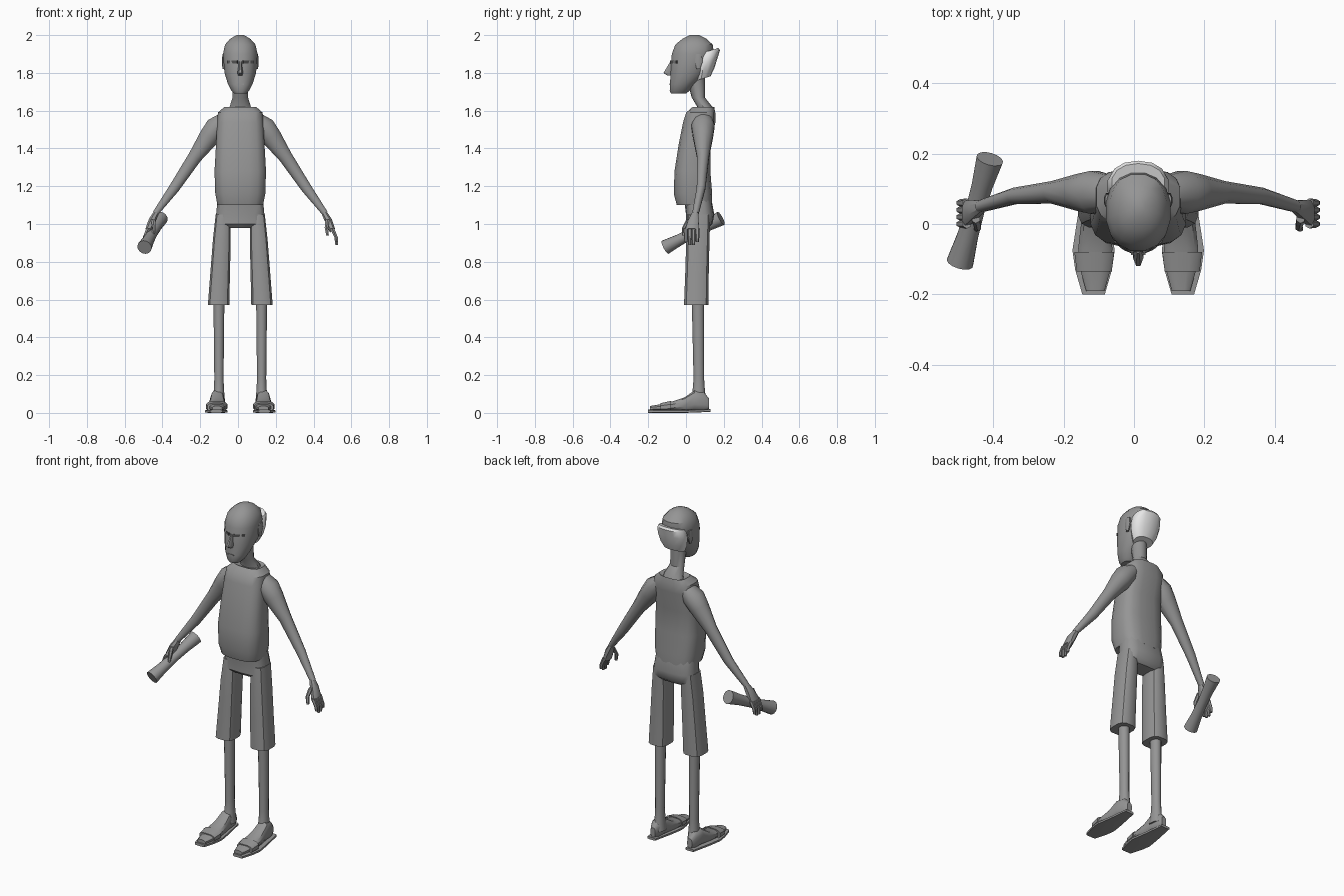
import bpy, bmesh, math
from mathutils import Vector, Matrix

cube = bpy.data.objects.get("Cube")
if cube:
    bpy.data.objects.remove(cube, do_unlink=True)

MIDDLE = .012  # the body's mirror plane
ACROSS, DEPTH, UP = Matrix.Identity(3)


def material(name, value):
    made = bpy.data.materials.new(name)
    made.use_nodes = True
    color = (value, value, value, 1)
    made.diffuse_color = color
    made.node_tree.nodes["Principled BSDF"].inputs["Base Color"].default_value = color
    return made


GREY = material("plain grey", .3)
DARK = material("dark grey", .09)
PALE = material("pale grey", .8)


def finish(name, bm, mat):
    bmesh.ops.recalc_face_normals(bm, faces=bm.faces[:])
    mesh = bpy.data.meshes.new(name)
    bm.to_mesh(mesh)
    bm.free()
    ob = bpy.data.objects.new(name, mesh)
    bpy.context.collection.objects.link(ob)
    mesh.materials.append(mat)
    bpy.ops.object.select_all(action='DESELECT')
    ob.select_set(True)
    bpy.context.view_layer.objects.active = ob
    bpy.ops.object.shade_smooth_by_angle(angle=math.radians(35))


def rounded(value, power):
    """Push a sine or cosine towards a squarer outline."""
    return math.copysign(abs(value) ** power, value)


def loft(name, rings, u=ACROSS, v=DEPTH, sides=12, power=1, side=1, mat=GREY):
    """Skin rings of (centre, radius along u, radius along v); side mirrors x."""
    bm = bmesh.new()
    loops = []
    for centre, wide, deep in rings:
        loop = []
        for i in range(sides):
            angle = math.tau * (i + .5) / sides
            point = (Vector(centre) + u * wide * rounded(math.cos(angle), power)
                     + v * deep * rounded(math.sin(angle), power))
            loop.append(bm.verts.new((MIDDLE + side * point.x, point.y, point.z)))
        loops.append(loop)
    for low, high in zip(loops, loops[1:]):
        for i in range(sides):
            bm.faces.new((low[i - 1], low[i], high[i], high[i - 1]))
    bm.faces.new(loops[0])
    bm.faces.new(loops[-1])
    finish(name, bm, mat)


def upright(name, rows, x=0, lean=0, **options):
    """Loft upwards through rows of (height, front y, back y, half width)."""
    base = rows[0][0]
    loft(name, [((x + lean * (z - base), (front + back) / 2, z), wide, (back - front) / 2)
                for z, front, back, wide in rows], **options)


def lengthwise(name, rows, x, **options):
    """Loft along y through rows of (y, bottom, top, half width)."""
    loft(name, [((x, y, (bottom + top) / 2), wide, (top - bottom) / 2)
                for y, bottom, top, wide in rows], v=UP, **options)


def taper(name, points, thick, thin, **options):
    """Loft a round tube along points, thinning evenly to its tip."""
    last = len(points) - 1
    radii = [thick + (thin - thick) * i / last for i in range(last + 1)]
    loft(name, list(zip(points, radii, radii)), **options)


def plate(name, size, place, mat, turn=0):
    bm = bmesh.new()
    bmesh.ops.create_cube(bm, size=1)
    bm.transform(Matrix.Translation(place) @ Matrix.Rotation(turn, 4, 'Z')
                 @ Matrix.Diagonal((*size, 1)))
    finish(name, bm, mat)


# Head, neck and hair
upright("head", [
    (1.69, -.08, 0, .033), (1.705, -.087, .02, .047), (1.74, -.086, .05, .066),
    (1.8, -.083, .11, .085), (1.9, -.077, .15, .093), (1.95, -.058, .143, .082),
    (1.98, -.02, .11, .055), (2, .02, .07, .02)], sides=16, power=.9)
upright("neck", [(1.58, .06, .15, .07), (1.62, .06, .14, .058),
                 (1.67, .03, .1, .042), (1.78, 0, .1, .042)], sides=14)
upright("back_hair", [(1.77, .05, .13, .06), (1.81, .05, .15, .08),
                      (1.86, .05, .167, .09), (1.9, .05, .18, .084),
                      (1.915, .06, .172, .076)],
        v=Vector((0, 1, .3)), sides=14, power=.9, mat=PALE)

# Face
upright("nose", [(1.785, -.1, -.06, .012), (1.8, -.122, -.04, .016),
                 (1.86, -.084, -.06, .007)], sides=8)
plate("mouth", (.04, .008, .007), (MIDDLE, -.084, 1.74), GREY)

# Shirt and shorts
upright("shirt", [
    (1.1, -.05, .14, .122), (1.16, -.066, .14, .134), (1.28, -.062, .13, .138),
    (1.42, -.04, .13, .13), (1.54, -.016, .157, .124), (1.59, 0, .156, .12),
    (1.62, .035, .15, .085), (1.61, .055, .14, .062)], sides=16, power=.65)
upright("shorts_seat", [(.98, .02, .12, .1), (1, 0, .14, .134),
                        (1.05, 0, .15, .13), (1.13, -.01, .135, .122)],
        sides=14, power=.65)

# The arms slope outwards and down, so their sections tilt to match
tilted = Vector((.8, 0, .6))
for side, label in ((1, "left"), (-1, "right")):
    plate(label + "_eye", (.064, .009, .014), (MIDDLE + side * .041, -.064, 1.858),
          DARK, side * math.radians(32))
    upright(label + "_ear", [(1.82, .055, .075, .007), (1.86, .045, .09, .01),
                             (1.9, .05, .085, .007)], x=.088, sides=8, side=side)
    loft(label + "_arm", [
        ((.08, .09, 1.56), .04, .05), ((.125, .09, 1.515), .06, .063),
        ((.165, .09, 1.46), .056, .054), ((.24, .09, 1.355), .038, .033),
        ((.35, .08, 1.19), .029, .024), ((.45, .05, 1.055), .016, .018)],
        u=tilted, sides=12, side=side)

    # Hand with four fingers and a thumb
    loft(label + "_palm", [((.444, .05, 1.06), .016, .017), ((.468, .04, 1.015), .021, .03),
                           ((.488, .03, .965), .018, .038)],
         u=tilted, sides=8, power=.8, side=side)
    for i, finger in enumerate(("index", "middle", "ring", "little")):
        y = .02 * i
        tip = .89 if finger in ("middle", "ring") else .905
        taper(f"{label}_{finger}_finger", [(.487, y, .975), (.507, y, .93), (.51, y, tip)],
              .013, .008, sides=6, side=side)
    taper(label + "_thumb", [(.462, .015, 1.025), (.456, -.01, .98), (.462, -.014, .94)],
          .013, .008, sides=6, side=side)

    # Shorts leg and bare leg
    upright(label + "_shorts_leg", [
        (.57, -.012, .12, .058), (.75, -.005, .122, .053), (.92, 0, .126, .048),
        (1.05, .01, .13, .04)], x=.115, lean=-.05, sides=12, power=.65, side=side)
    upright(label + "_leg", [
        (.05, .02, .11, .034), (.12, .035, .1, .028), (.18, .04, .096, .025),
        (.62, .03, .096, .03)], x=.113, sides=14, side=side)

    # Sandal: sole, foot and strap
    lengthwise(label + "_sole", [
        (-.2, 0, .017, .033), (-.13, 0, .016, .054), (-.075, 0, .016, .062),
        (0, 0, .016, .05), (.13, .005, .02, .028)],
        x=.127, sides=8, power=.4, side=side)
    lengthwise(label + "_foot", [
        (-.19, .01, .037, .027), (-.13, .01, .047, .044), (-.07, .01, .062, .05),
        (-.01, .01, .082, .043), (.045, .01, .12, .036), (.095, .01, .11, .03),
        (.123, .02, .076, .016)], x=.122, sides=12, power=.75, side=side)
    lengthwise(label + "_strap", [(-.135, .005, .052, .051), (-.08, .005, .064, .058)],
               x=.125, sides=12, power=.7, side=side)

# Flared baton held in the right hand
start, end = Vector((-.422, .185, 1.03)), Vector((-.507, -.11, .877))
u = (end - start).cross(UP).normalized()
v = (end - start).cross(u).normalized()
baton = []
for step in range(-2, 3):
    radius = .028 + .011 * (step / 2) ** 2
    baton.append((start.lerp(end, (step + 2) / 4), radius, radius))
loft("baton", baton, u=u, v=v, sides=14)
